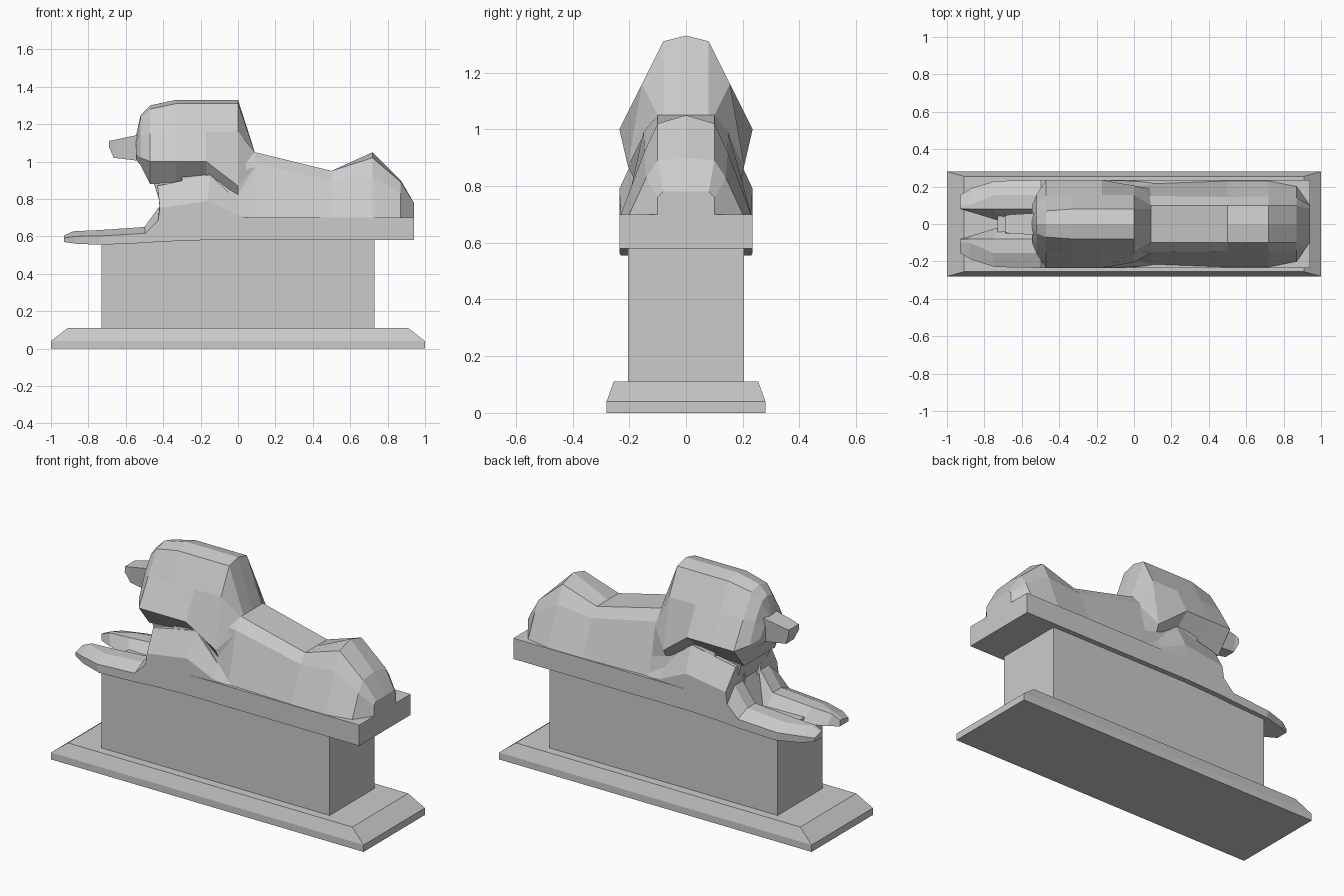
import bpy, bmesh

if "Cube" in bpy.data.objects:
    bpy.data.objects.remove(bpy.data.objects["Cube"])


def finish(name, bm):
    bmesh.ops.remove_doubles(bm, verts=bm.verts, dist=0.0005)
    bmesh.ops.recalc_face_normals(bm, faces=bm.faces)
    mesh = bpy.data.meshes.new(name)
    bm.to_mesh(mesh)
    bm.free()
    obj = bpy.data.objects.new(name, mesh)
    bpy.context.collection.objects.link(obj)
    return obj


def skin(name, rings):
    """Join equal rings of 3D points and cap both ends."""
    bm = bmesh.new()
    loops = [[bm.verts.new(p) for p in r] for r in rings]
    n = len(loops[0])
    for a, b in zip(loops, loops[1:]):
        for i in range(n):
            j = (i + 1) % n
            bm.faces.new((a[i], a[j], b[j], b[i]))
    bm.faces.new(loops[0])
    bm.faces.new(loops[-1])
    return finish(name, bm)


def loft(name, sections):
    """Symmetric loft along x; each section is (x, half profile of (y, z))."""
    rings = []
    for x, half in sections:
        pts = [(x, y, z) for y, z in half]
        rings.append(pts + [(x, -y, z) for y, z in reversed(half)])
    return skin(name, rings)


def tiers(name, levels):
    """Stack of rectangles given as (half x, half y, z)."""
    return skin(name, [[(-x, -y, z), (x, -y, z), (x, y, z), (-x, y, z)]
                       for x, y, z in levels])


# Stepped foot and tall pedestal
tiers("base", [(1, .28, 0), (1, .28, .04), (.91, .255, .11)])
tiers("pedestal", [(.73, .205, .10), (.73, .205, .585)])

# Slab beneath the reclining body
loft("body_slab", [(x, [(.235, .70), (.235, .58)]) for x in (-.2, .94)])

# Torso and haunches
loft("body", [
    (-.30, [(0, 1.10), (.10, 1.08), (.15, 1.00), (.21, .60)]),
    (.09, [(0, 1.05), (.10, 1.05), (.15, .99), (.215, .70)]),
    (.50, [(0, .95), (.10, .95), (.145, .90), (.23, .70)]),
    (.72, [(0, 1.05), (.10, 1.02), (.147, .92), (.23, .70)]),
    (.87, [(0, .90), (.10, .89), (.14, .83), (.20, .70)]),
    (.94, [(0, .78), (.08, .78), (.10, .76), (.10, .70)]),
])

# Headdress that flares at its lower edge
loft("headdress", [
    (-.545, [(0, 1.14), (.02, 1.14), (.06, 1.10), (.10, 1.04), (.08, 1.01)]),
    (-.52, [(0, 1.25), (.05, 1.23), (.11, 1.14), (.16, 1.02), (.10, .98)]),
    (-.47, [(0, 1.30), (.07, 1.28), (.15, 1.15), (.235, 1.0), (.14, .88)]),
    (-.33, [(0, 1.33), (.08, 1.31), (.155, 1.16), (.235, 1.0), (.14, .89)]),
    (-.17, [(0, 1.33), (.08, 1.31), (.155, 1.16), (.235, 1.0), (.14, .91)]),
    (0, [(0, 1.33), (.08, 1.31), (.155, 1.16), (.205, .87), (.17, .80)]),
    (.09, [(0, 1.05), (.08, 1.05), (.10, 1.05), (.155, .97), (.19, .80)]),
])

# Muzzle
loft("muzzle", [
    (-.69, [(.045, 1.11), (.05, 1.08)]),
    (-.665, [(.05, 1.115), (.035, 1.02)]),
    (-.50, [(.06, 1.15), (.05, 1.00)]),
])

# Throat and chest, stacked upward
skin("chest", [[(f, -y, z), (-.1, -y, z), (-.1, y, z), (f, y, z)]
               for f, y, z in [(-.48, .10, .57), (-.41, .12, .76),
                               (-.45, .14, .88), (-.53, .08, 1.04)]])

# Forelegs: paw, forearm and shoulder; columns are inner, ridge, outer, sole
leg_sections = [
    ((-.93, .57), (-.93, .605), .08, .10, .155),
    ((-.86, .56), (-.88, .627), .06, .10, .19),
    ((-.73, .555), (-.75, .633), .02, .155, .23),
    ((-.49, .565), (-.50, .65), .02, .155, .235),
    ((-.44, .57), (-.42, .76), .02, .155, .235),
    ((-.40, .572), (-.43, .87), .02, .16, .235),
    ((-.18, .58), (-.15, .93), .02, .17, .235),
    ((.0, .60), (.0, .79), .02, .19, .23),
    ((.15, .65), (.15, .71), .02, .20, .215),
]
for side, label in ((1, "left"), (-1, "right")):
    rings = []
    for (bx, bz), (tx, tz), inner, ridge, outer in leg_sections:
        mx, mz = bx + (tx - bx) * .6, bz + (tz - bz) * .6
        rings.append([(bx, side * inner, bz),
                      (tx, side * min(max(inner, .08), ridge), tz),
                      (tx, side * ridge, tz),
                      (mx, side * outer, mz),
                      (bx, side * outer, bz)])
    skin(label + "_foreleg", rings)
